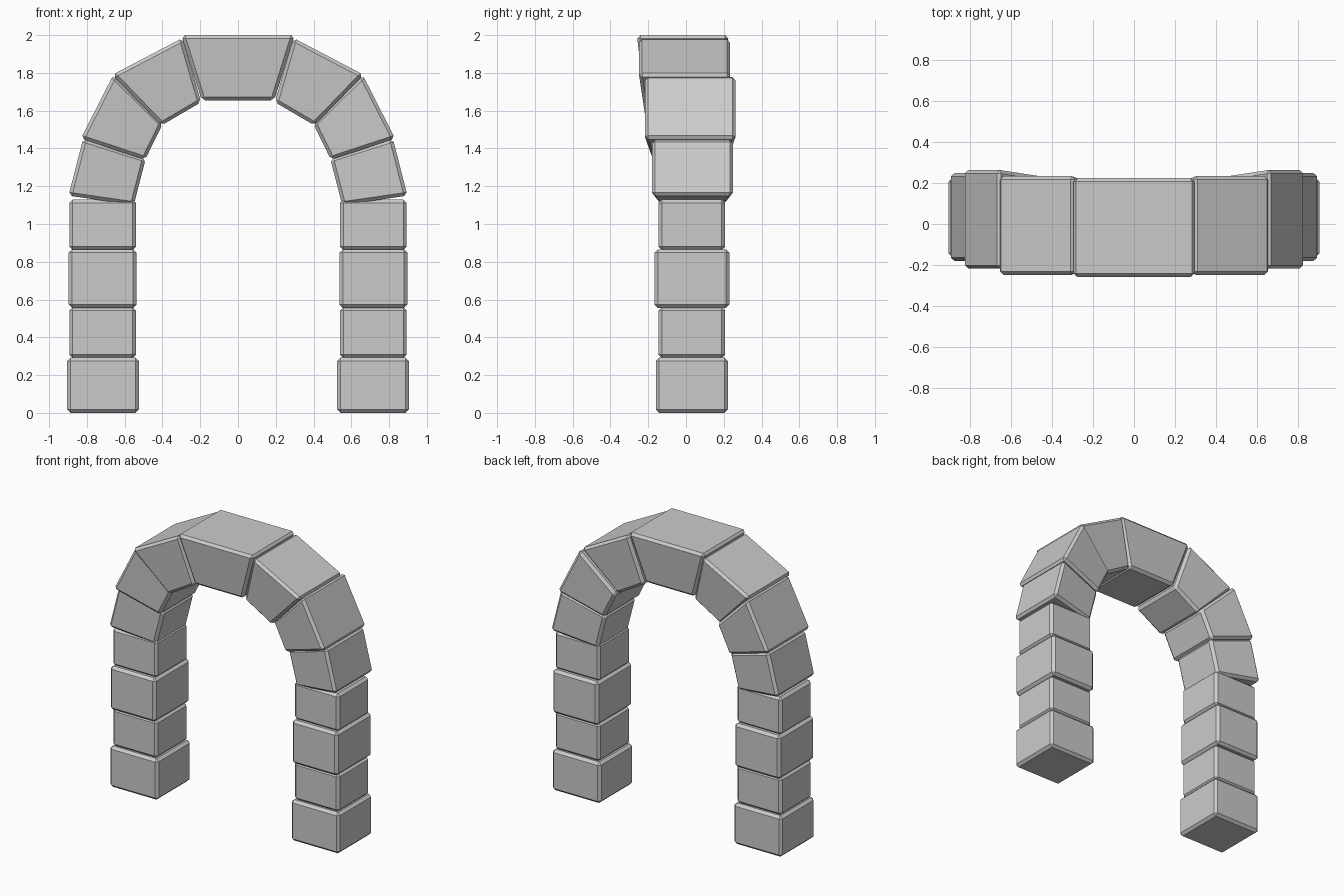
import bpy, bmesh

if "Cube" in bpy.data.objects:
    bpy.data.objects.remove(bpy.data.objects["Cube"])

BEVEL = 0.018


def stone(name, outline, front, back, taper=0.0):
    """Chamfered stone: outline = inner-bottom, outer-bottom, outer-top, inner-top
    in (x, z); inner corners are pulled in along y by taper."""
    bm = bmesh.new()
    inner = (0, 3)
    f = [bm.verts.new((x, front + (taper if i in inner else 0), z))
         for i, (x, z) in enumerate(outline)]
    b = [bm.verts.new((x, back - (taper if i in inner else 0), z))
         for i, (x, z) in enumerate(outline)]
    bm.faces.new(f)
    bm.faces.new(b[::-1])
    for i in range(4):
        j = (i + 1) % 4
        bm.faces.new((f[j], f[i], b[i], b[j]))
    bmesh.ops.recalc_face_normals(bm, faces=bm.faces[:])
    bmesh.ops.bevel(bm, geom=bm.edges[:], offset=BEVEL, segments=1,
                    affect='EDGES', clamp_overlap=True)
    bmesh.ops.recalc_face_normals(bm, faces=bm.faces[:])
    mesh = bpy.data.meshes.new(name)
    bm.to_mesh(mesh)
    bm.free()
    obj = bpy.data.objects.new(name, mesh)
    bpy.context.collection.objects.link(obj)
    return obj


# Pillar stones: x inner, x outer, z low, z high, y front, y back
pillar = [
    (0.525, 0.905, 0.0, 0.292, -0.16, 0.222),
    (0.54, 0.893, 0.29, 0.56, -0.145, 0.207),
    (0.537, 0.897, 0.556, 0.866, -0.167, 0.23),
    (0.54, 0.893, 0.862, 1.13, -0.145, 0.207),
]

# Arch stones: outline corners, y front, y back
arch = [
    ([(0.552, 1.10), (0.897, 1.15), (0.82, 1.452), (0.488, 1.347)], -0.182, 0.25),
    ([(0.492, 1.34), (0.832, 1.452), (0.66, 1.79), (0.398, 1.532)], -0.22, 0.265),
    ([(0.405, 1.522), (0.665, 1.79), (0.293, 1.985), (0.195, 1.645)], -0.25, 0.236),
]

for side, s in (("right", 1), ("left", -1)):
    for n, (x0, x1, z0, z1, y0, y1) in enumerate(pillar, 1):
        stone(f"{side}_pillar_stone_{n}",
              [(s * x0, z0), (s * x1, z0), (s * x1, z1), (s * x0, z1)], y0, y1)
    for n, (pts, y0, y1) in enumerate(arch, 1):
        stone(f"{side}_arch_stone_{n}", [(s * x, z) for x, z in pts], y0, y1, 0.04)

# Keystone: inner edge is the underside
stone("keystone", [(-0.192, 1.655), (-0.3, 2.0), (0.3, 2.0), (0.192, 1.655)],
      -0.26, 0.226, 0.04)
